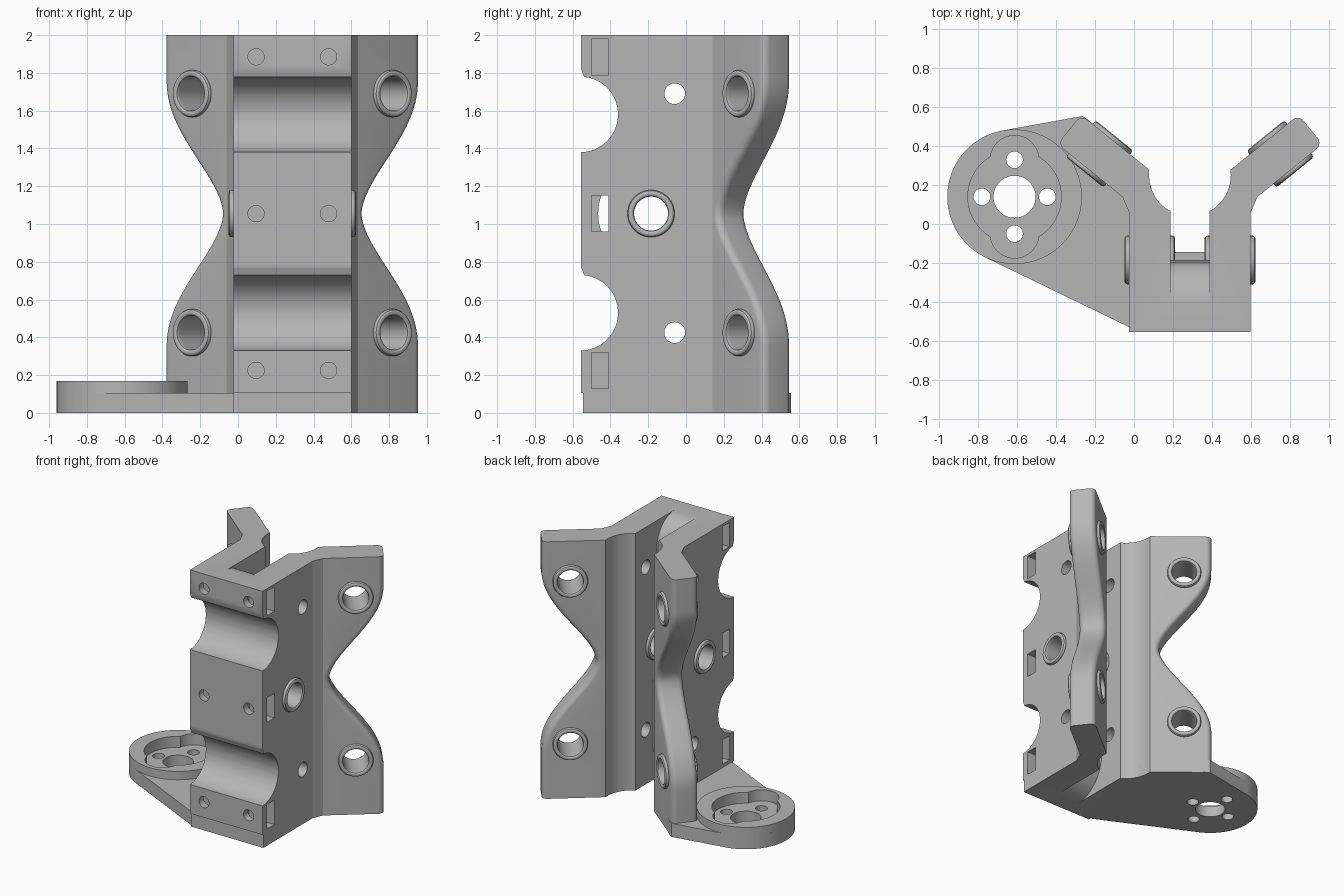
import bpy, bmesh
from math import sin, cos, pi, radians
from mathutils import Vector

cube = bpy.data.objects.get("Cube")
if cube:
    bpy.data.objects.remove(cube)

grey = bpy.data.materials.new("plain_grey")
grey.use_nodes = True
COLOUR = (0.47, 0.47, 0.47, 1)
grey.diffuse_color = COLOUR
grey.node_tree.nodes["Principled BSDF"].inputs["Base Color"].default_value = COLOUR

CX = 0.2875           # mirror plane of the bracket
MID = 1.055           # waist height
HOLE_Z = (0.425, 1.69)


def finish(bm, name):
    bmesh.ops.recalc_face_normals(bm, faces=bm.faces)
    mesh = bpy.data.meshes.new(name)
    bm.to_mesh(mesh)
    bm.free()
    mesh.materials.append(grey)
    obj = bpy.data.objects.new(name, mesh)
    bpy.context.scene.collection.objects.link(obj)
    return obj


def loft(rings, name, closed=False):
    bm = bmesh.new()
    rows = [[bm.verts.new(p) for p in ring] for ring in rings]
    n = len(rows[0])
    pairs = list(zip(rows, rows[1:])) + ([(rows[-1], rows[0])] if closed else [])
    for a, b in pairs:
        for i in range(n):
            j = (i + 1) % n
            bm.faces.new((a[i], a[j], b[j], b[i]))
    if not closed:
        bm.faces.new(rows[0])
        bm.faces.new(rows[-1])
    return finish(bm, name)


def prism(pts, lo, hi, axis, name="cutter"):
    place = {"x": lambda a, b, h: (h, a, b), "y": lambda a, b, h: (a, h, b),
             "z": lambda a, b, h: (a, b, h)}[axis]
    return loft([[place(a, b, h) for a, b in pts] for h in (lo, hi)], name)


def arc(cx, cy, r, start, end, n, ry=None):
    angles = [radians(start + (end - start) * i / n) for i in range(n + 1)]
    return [(cx + r * cos(t), cy + (ry or r) * sin(t)) for t in angles]


def circle(cx, cy, r, n=48):
    return arc(cx, cy, r, 0, 360, n)[:-1]


def rect(a0, a1, b0, b1):
    return [(a0, b0), (a1, b0), (a1, b1), (a0, b1)]


def lathe(centre, direction, profile, name, n=40):
    q = Vector(direction).to_track_quat("Z", "Y")
    rings = [[Vector(centre) + q @ Vector((r * cos(2 * pi * k / n), r * sin(2 * pi * k / n), h))
              for r, h in profile] for k in range(n)]
    return loft(rings, name, closed=True)


def rod(centre, direction, r, half, n=40):
    q = Vector(direction).to_track_quat("Z", "Y")
    return loft([[Vector(centre) + q @ Vector((x, y, h)) for x, y in circle(0, 0, r, n)]
                 for h in (-half, half)], "cutter")


def boolean(obj, tools, operation="DIFFERENCE"):
    for tool in tools:
        mod = obj.modifiers.new("cut", "BOOLEAN")
        mod.operation, mod.solver, mod.object = operation, "EXACT", tool
    bpy.context.view_layer.update()
    mesh = bpy.data.meshes.new_from_object(
        obj.evaluated_get(bpy.context.evaluated_depsgraph_get()))
    obj.modifiers.clear()
    obj.data = mesh
    for tool in tools:
        bpy.data.objects.remove(tool)


def smooth(obj):
    bpy.ops.object.select_all(action="DESELECT")
    obj.select_set(True)
    bpy.context.view_layer.objects.active = obj
    bpy.ops.object.shade_smooth_by_angle(angle=radians(22))


# Bracket body: clevis block with two splayed wings that narrow at the waist
ROOT = Vector((-0.06, 0.14))
ALONG = Vector((-0.777, 0.629))
ACROSS = Vector((0.629, 0.777))
THICK, FILLET = 0.195, 0.04


def wing_point(t, s):
    return tuple(ROOT + ALONG * t + ACROSS * s)


def outline(z):
    d = min(abs(z - MID) / 0.7, 1)
    tip = 0.43 - 0.385 * 0.5 * (1 + cos(pi * d ** 0.85))
    corners = arc(tip - FILLET, FILLET, FILLET, -90, 0, 6)
    corners += arc(tip - FILLET, THICK - FILLET, FILLET, 0, 90, 6)
    half = [(-0.025, -0.555), (-0.025, 0.06), tuple(ROOT)]
    half += [wing_point(t, s) for t, s in corners]
    half += [wing_point(-0.02, THICK)]
    half += arc(CX, 0.25, 0.21, 180, 240, 10)
    full = half + [(2 * CX - x, y) for x, y in reversed(half)]
    return [(x, y, z) for x, y in full]


levels = [0, 0.2] + [MID + 0.7 * (i / 24 - 1) for i in range(49)] + [2]
body = loft([outline(z) for z in levels], "bracket_body")

cuts = []
# Central channel with rounded ends and a round pulley pocket
floor = arc(-0.41, 1.785, 0.215, 90, 0, 12)
floor[0] = (-0.41, 2.1)
floor.insert(1, (-0.41, 2.0))
floor += arc(-0.185, MID, 0.28, 90, 270, 32)
floor += [(-0.145, MID - 0.28)]
floor += arc(-0.41, 0.3, 0.265, 0, -90, 12, ry=0.3)
floor += [(-0.41, -0.1), (0.4, -0.1), (0.4, 2.1)]
cuts.append(prism(floor, CX - 0.1, CX + 0.1, "x"))

# Round grooves across the front, each with a chamfered upper lip
for z in (0.53, 1.58):
    groove = arc(-0.56, z, 0.2, -90, 84, 32)
    groove += [(-0.555, z + 0.24), (-0.7, z + 0.24), (-0.7, z - 0.2)]
    cuts.append(prism(groove, -0.2, 0.8, "x"))
cuts.append(prism(rect(-0.7, -0.545, -0.1, 0.105), -0.2, 0.8, "x"))

# Screw holes in the front and nut slots in the sides
for z in (0.225, MID, 1.885):
    for side in (-1, 1):
        cuts.append(prism(circle(CX + side * 0.192, z, 0.043, 24), -0.7, -0.42, "y"))
        x0, x1 = sorted((CX + side * 0.095, CX + side * 0.4))
        cuts.append(prism(rect(-0.5, -0.41, z - 0.095, z + 0.095), x0, x1, "x"))

# Cross holes through the cheeks
cuts.append(rod((CX, -0.185, MID), (1, 0, 0), 0.09, 0.5))
for z in HOLE_Z:
    cuts.append(rod((CX, -0.06, z), (1, 0, 0), 0.055, 0.5, 28))

# Wing holes, with raised collars on both faces
COLLAR = [(0.09, -0.004), (0.125, -0.004), (0.125, 0.01), (0.121, 0.019),
          (0.112, 0.024), (0.102, 0.024), (0.093, 0.019), (0.09, 0.01)]
collars = []
for side, label in ((-1, "right"), (1, "left")):
    def flip(v, shift=0):
        return Vector((v[0] if side < 0 else 2 * shift - v[0], v[1], v[2]))

    for z, level in zip(HOLE_Z, ("lower", "upper")):
        normal = flip((*ACROSS, 0))
        outer = flip((*wing_point(0.23, 0), z), CX)
        inner = flip((*wing_point(0.23, THICK), z), CX)
        cuts.append(rod((outer + inner) / 2, normal, 0.09, 0.16))
        collars.append(lathe(outer, -normal, COLLAR, f"{label}_{level}_outer_collar"))
        collars.append(lathe(inner, normal, COLLAR, f"{label}_{level}_inner_collar"))
    # Axle collars on the cheek
    out = Vector((side, 0, 0))
    for offset, way, where in ((0.3125, 1, "outer"), (0.1, -1, "inner")):
        centre = (CX + side * offset, -0.185, MID)
        collars.append(lathe(centre, out * way, COLLAR, f"{label}_axle_{where}_collar"))

boolean(body, cuts)

# Base arm: flat plate tapering onto a raised disc
DX, DY, DR = -0.614, 0.14, 0.346
plate = arc(DX, DY, DR, 100, 244, 40)
plate += [(-0.025, -0.53), (0.1, -0.53), (0.1, 0.15), (0.06, 0.28), (-0.235, 0.535), (-0.265, 0.555)]
arm = prism(plate, 0, 0.105, "z", "base_arm")
boolean(arm, [prism(circle(DX, DY, DR, 80), 0, 0.17, "z")], "UNION")

# Lobed recess and bolt holes in the disc
recess = [prism(circle(DX, DY, 0.24, 56), 0.085, 0.3, "z")]
for dy in (-0.19, 0.19):
    recess.append(prism(circle(DX, DY + dy, 0.125, 40), 0.085, 0.3, "z"))
recess.append(prism(circle(DX, DY, 0.108), -0.1, 0.3, "z"))
for dx, dy in ((0.168, 0), (-0.168, 0), (0, 0.19), (0, -0.19)):
    recess.append(prism(circle(DX + dx, DY + dy, 0.043, 24), -0.1, 0.3, "z"))
boolean(arm, recess)

for obj in [body, arm] + collars:
    smooth(obj)
